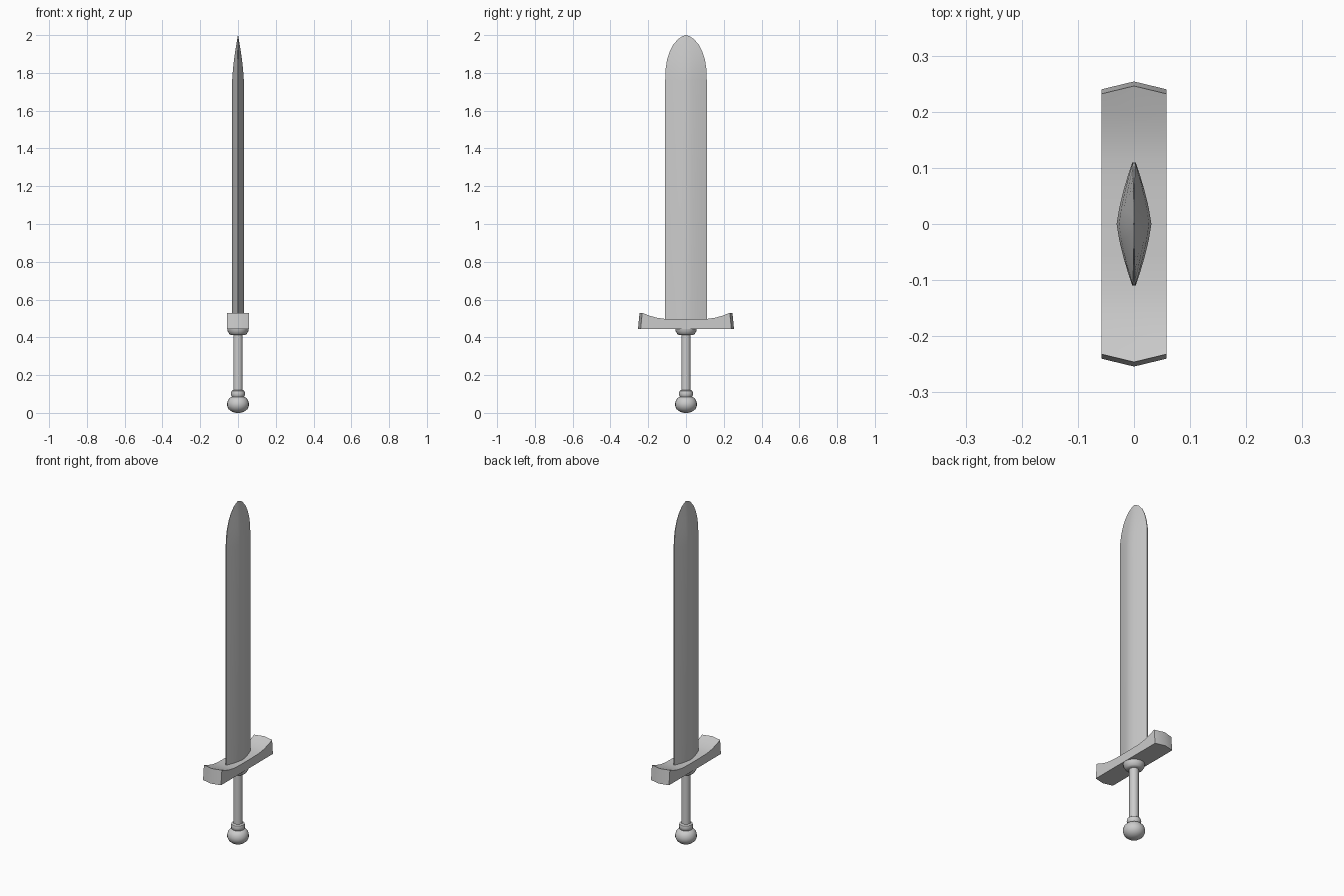
import bpy, bmesh, math

if "Cube" in bpy.data.objects:
    bpy.data.objects.remove(bpy.data.objects["Cube"])


def finish(name, rings, angle, cap=True):
    """Skin a list of equal-length closed rings into one smooth-by-angle object."""
    bm = bmesh.new()
    loops = [[bm.verts.new(p) for p in ring] for ring in rings]
    n = len(loops[0])
    for a, b in zip(loops, loops[1:]):
        for i in range(n):
            j = (i + 1) % n
            bm.faces.new((a[i], a[j], b[j], b[i]))
    if cap:
        bm.faces.new(loops[0])
        bm.faces.new(loops[-1])
    bmesh.ops.recalc_face_normals(bm, faces=bm.faces)
    mesh = bpy.data.meshes.new(name)
    bm.to_mesh(mesh)
    bm.free()
    ob = bpy.data.objects.new(name, mesh)
    bpy.context.collection.objects.link(ob)
    bpy.ops.object.select_all(action='DESELECT')
    ob.select_set(True)
    bpy.context.view_layer.objects.active = ob
    bpy.ops.object.shade_smooth_by_angle(angle=math.radians(angle))
    return ob


def lathe(name, profile, sides=20):
    """Turn (radius, z) points around the z axis."""
    turn = [2 * math.pi * i / sides for i in range(sides)]
    return finish(name, [[(r * math.cos(t), r * math.sin(t), z) for t in turn]
                         for r, z in profile], 40)


# Blade: lens section, rounded in width and tapering in thickness at the tip
quarter = [(0.031, 0), (0.026, 0.03), (0.0195, 0.057), (0.011, 0.086), (0.003, 0.11)]
half = quarter + [(-x, y) for x, y in reversed(quarter)]
section = half + [(x, -y) for x, y in reversed(half[1:-1])]
stations = [(0.48, 1, 1), (1.76, 1, 1), (1.82, 0.86, 0.985), (1.87, 0.68, 0.91),
            (1.915, 0.47, 0.78), (1.95, 0.29, 0.61), (1.98, 0.13, 0.37),
            (1.993, 0.06, 0.19), (2.0, 0.02, 0.03)]
finish("blade", [[(x * sx, y * sy, z) for x, y in section]
                 for z, sx, sy in stations], 35)

# Crossguard: flat below, upswept above, ends ridged along the middle
top = [(0.232, 0.53), (0.195, 0.515), (0.155, 0.504), (0.115, 0.498), (0.06, 0.496)]
side = [(0.24, 0.445)] + top
outline = side + [(0, 0.496)] + [(-y, z) for y, z in reversed(side)]
guard = []
for x, push in ((-0.058, 0), (0, 0.014), (0.058, 0)):
    guard.append([(x, y + math.copysign(push, y) if abs(y) > 0.22 else y, z)
                  for y, z in outline])
finish("crossguard", guard, 35)

# Collar under the guard
lathe("collar", [(0.038, 0.412), (0.046, 0.418), (0.055, 0.433), (0.057, 0.446)])

# Grip
lathe("grip", [(0.025, 0.11), (0.025, 0.42)])

# Ring above the pommel
lathe("pommel_ring", [(0.028, 0.08), (0.035, 0.088), (0.038, 0.102),
                      (0.035, 0.115), (0.028, 0.12)])

# Pommel
lathe("pommel", [(0.012, 0), (0.032, 0.006), (0.05, 0.02), (0.057, 0.036),
                 (0.058, 0.05), (0.053, 0.068), (0.042, 0.08), (0.028, 0.087)])
